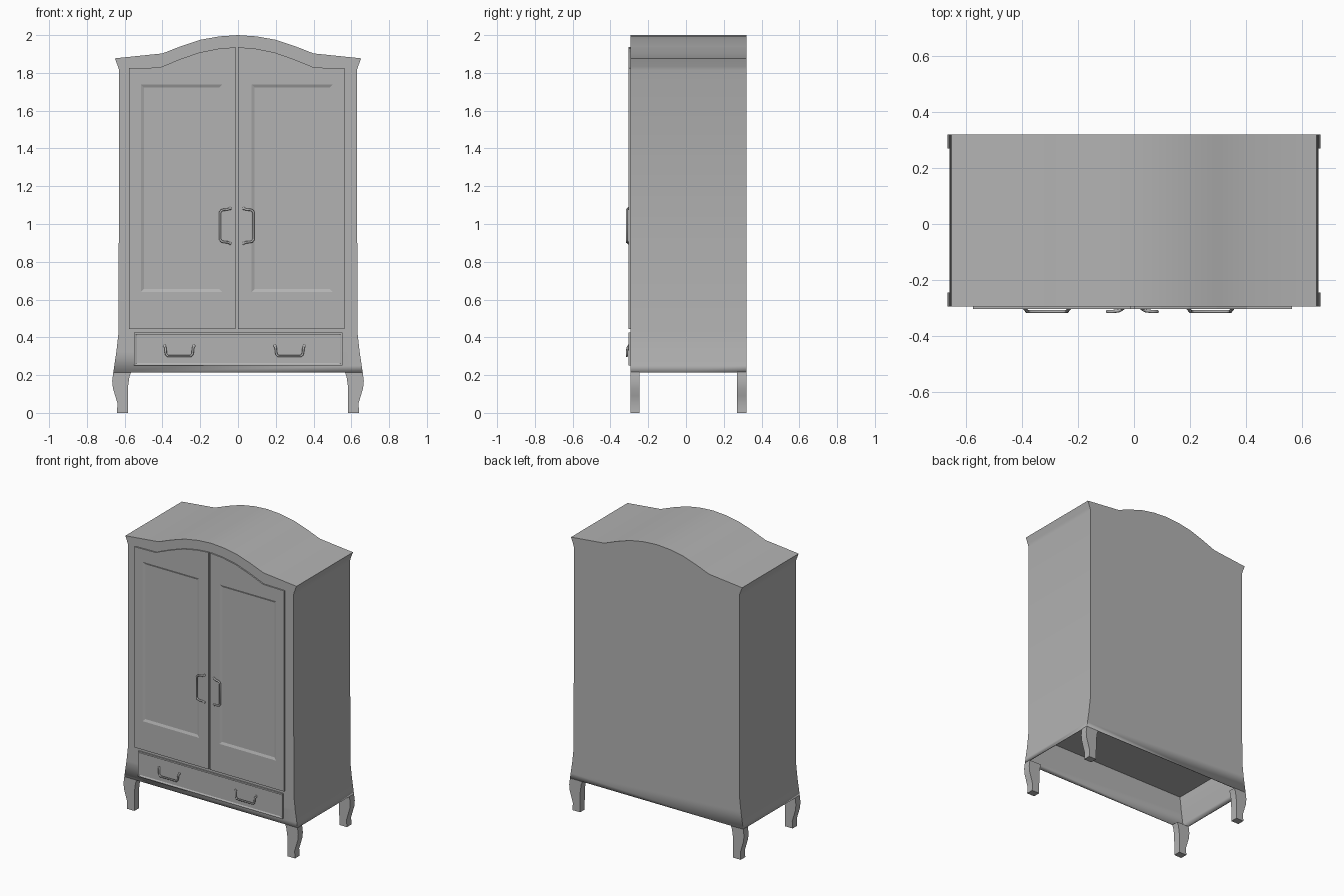
import bpy, bmesh

cube = bpy.data.objects.get("Cube")
if cube:
    bpy.data.objects.remove(cube, do_unlink=True)

paint = bpy.data.materials.new("plain grey")
paint.use_nodes = True
GREY = (0.45, 0.45, 0.45, 1)
paint.diffuse_color = GREY
paint.node_tree.nodes["Principled BSDF"].inputs["Base Color"].default_value = GREY

FRONT, BACK, FACE = -0.295, 0.32, -0.304   # carcass front, back, door surface
MID = -0.006                               # line between the doors


def finish(name, bm, smooth=False):
    bmesh.ops.recalc_face_normals(bm, faces=bm.faces)
    mesh = bpy.data.meshes.new(name)
    bm.to_mesh(mesh)
    bm.free()
    obj = bpy.data.objects.new(name, mesh)
    bpy.context.collection.objects.link(obj)
    mesh.materials.append(paint)
    if smooth:
        bpy.ops.object.select_all(action='DESELECT')
        obj.select_set(True)
        bpy.context.view_layer.objects.active = obj
        bpy.ops.object.shade_smooth_by_angle()
    return obj


def prism(name, outline, y0, y1, smooth=False, open_below=None):
    """Extrude an x-z outline from y0 to y1, optionally without its bottom."""
    bm = bmesh.new()
    face = bm.faces.new([bm.verts.new((x, y0, z)) for x, z in outline])
    new = bmesh.ops.extrude_face_region(bm, geom=[face], use_keep_orig=True)["geom"]
    for v in new:
        if isinstance(v, bmesh.types.BMVert):
            v.co.y = y1
    if open_below is not None:
        low = [f for f in bm.faces if all(v.co.z < open_below for v in f.verts)]
        bmesh.ops.delete(bm, geom=low, context='FACES')
    return finish(name, bm, smooth)


def rect(x0, x1, z0, z1):
    return [(x0, z0), (x1, z0), (x1, z1), (x0, z1)]


def recess(obj, x0, x1, z0, z1, slope, floor):
    """Cut a panel with sloping borders into the front of obj."""
    bm = bmesh.new()
    rings = []
    for y, d in ((FACE - 0.01, 0), (FACE, 0), (floor, slope)):
        rings.append([bm.verts.new((x, y, z))
                      for x, z in rect(x0 + d, x1 - d, z0 + d, z1 - d)])
    for a, b in zip(rings, rings[1:]):
        for i in range(4):
            j = (i + 1) % 4
            bm.faces.new((a[i], a[j], b[j], b[i]))
    bm.faces.new(rings[0])
    bm.faces.new(rings[-1])
    cutter = finish(obj.name + "_cutter", bm)
    cutter.hide_render = True
    cutter.hide_viewport = True
    cutter.display_type = 'WIRE'
    mod = obj.modifiers.new("recess", 'BOOLEAN')
    mod.operation = 'DIFFERENCE'
    mod.solver = 'EXACT'
    mod.object = cutter


def rod(name, points, radius=0.006):
    """Bent round bar through the given points."""
    curve = bpy.data.curves.new(name, 'CURVE')
    curve.dimensions = '3D'
    curve.bevel_depth = radius
    curve.bevel_resolution = 2
    curve.use_fill_caps = True
    spline = curve.splines.new('POLY')
    spline.points.add(len(points) - 1)
    for p, co in zip(spline.points, points):
        p.co = (*co, 1)
    curve.materials.append(paint)
    obj = bpy.data.objects.new(name, curve)
    bpy.context.collection.objects.link(obj)


def handle(name, place):
    """Bow handle; place maps (along, outward) to x-z. Feet sit on the face."""
    half = [(0.088, 0.0, FACE), (0.083, 0.012, -0.31), (0.081, 0.035, -0.313),
            (0.078, 0.045, -0.313), (0.068, 0.053, -0.313)]
    path = half + [(-a, o, y) for a, o, y in reversed(half)]
    pts = []
    for a, o, y in path:
        x, z = place(a, o)
        pts.append((x, y, z))
    rod(name, pts)
    for i, end in enumerate((pts[0], pts[-1])):
        bm = bmesh.new()
        bmesh.ops.create_uvsphere(bm, u_segments=10, v_segments=6, radius=0.008)
        for v in bm.verts:
            v.co.y *= 0.6
            v.co.x += end[0]
            v.co.y += end[1]
            v.co.z += end[2]
        finish(f"{name}_foot_{i + 1}", bm, True)


# Carcass: arched top, small cornice, flared bottom, open underneath
side = [(0.66, 0.215), (0.655, 0.25), (0.643, 0.33), (0.632, 0.43), (0.63, 1.815),
        (0.636, 1.835), (0.652, 1.877), (0.4, 1.903), (0.3, 1.942), (0.2, 1.975),
        (0.1, 1.993)]
outline = side + [(0, 2.0)] + [(-x, z) for x, z in reversed(side)]
carcass = prism("carcass", outline, FRONT, BACK, True, open_below=0.22)
shell = carcass.modifiers.new("wall thickness", 'SOLIDIFY')
shell.thickness = 0.006
shell.offset = -1
prism("cabinet_floor", rect(-0.627, 0.627, 0.44, 0.45), FRONT + 0.004, BACK - 0.004)

# Curved legs
leg = [(0.583, 0), (0.641, 0), (0.638, 0.05), (0.65, 0.09), (0.662, 0.13),
       (0.666, 0.17), (0.66, 0.216), (0.566, 0.216), (0.575, 0.19), (0.582, 0.14)]
for s, hand in ((1, "left"), (-1, "right")):
    pts = [(s * x, z) for x, z in leg]
    prism(f"front_leg_{hand}", pts, FRONT, FRONT + 0.05, True)
    prism(f"back_leg_{hand}", pts, BACK - 0.05, BACK, True)

# Doors with arched tops, sunk panels and upright handles
door = [(0.006, 0.443), (0.57, 0.443), (0.57, 1.825), (0.41, 1.828), (0.3, 1.873),
        (0.2, 1.908), (0.1, 1.928), (0.006, 1.936)]
for s, hand in ((1, "left"), (-1, "right")):
    obj = prism(f"door_{hand}", [(MID + s * x, z) for x, z in door], FACE, FRONT + 0.003)
    x0, x1 = sorted((MID + s * 0.078, MID + s * 0.508))
    recess(obj, x0, x1, 0.64, 1.738, 0.016, FACE + 0.007)
    handle(f"door_handle_{hand}",
           lambda a, o: (MID + s * (0.036 + o), 0.99 + a * 1.05))

# Drawer with a thin raised rim and two hanging handles
drawer = prism("drawer_front", rect(-0.55, 0.552, 0.25, 0.425), FACE, FRONT + 0.003)
recess(drawer, -0.543, 0.545, 0.257, 0.418, 0.006, FACE + 0.004)
for x, hand in ((0.273, "left"), (-0.311, "right")):
    handle(f"drawer_handle_{hand}", lambda a, o: (x + a * 0.88, 0.354 - o))
